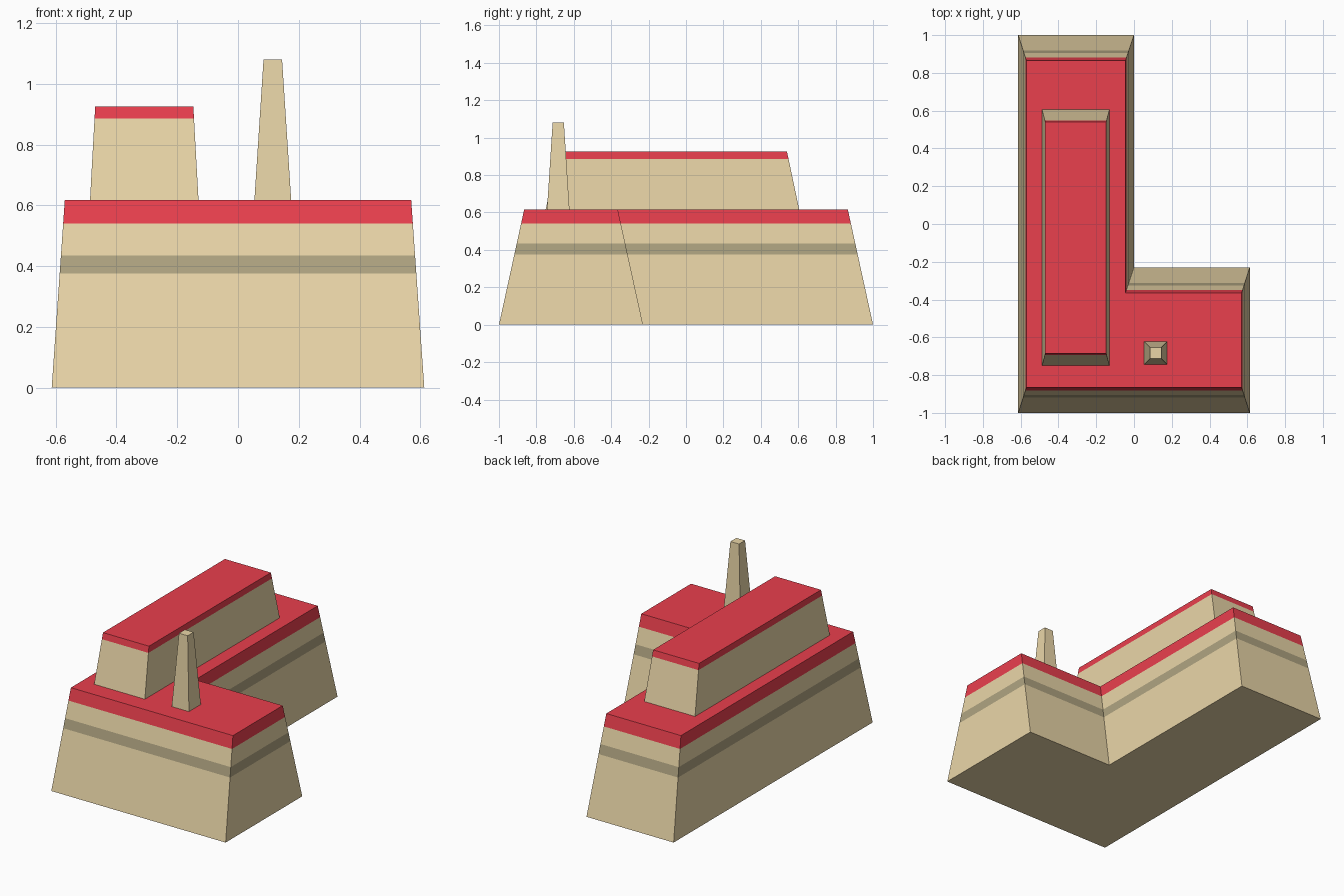
import bpy

if "Cube" in bpy.data.objects:
    bpy.data.objects.remove(bpy.data.objects["Cube"])


def material(name, rgb):
    m = bpy.data.materials.new(name)
    m.diffuse_color = (*rgb, 1)
    m.use_nodes = True
    m.node_tree.nodes["Principled BSDF"].inputs["Base Color"].default_value = m.diffuse_color
    return m


sand = material("sand", (0.82, 0.67, 0.39))
band = material("band", (0.43, 0.37, 0.22))
red = material("red_roof", (0.82, 0.05, 0.075))


def tapered(name, bottom, top, levels, mats, cap):
    """Straight tapered walls from bottom to top outline, split into coloured bands."""
    n, z0, z1 = len(bottom), levels[0], levels[-1]
    verts = []
    for z in levels:
        t = (z - z0) / (z1 - z0)
        verts += [(a + (c - a) * t, b + (d - b) * t, z)
                  for (a, b), (c, d) in zip(bottom, top)]
    faces, slots = [tuple(reversed(range(n)))], [mats[0]]
    for k, m in enumerate(mats):
        for i in range(n):
            j = (i + 1) % n
            faces.append((k * n + i, k * n + j, (k + 1) * n + j, (k + 1) * n + i))
            slots.append(m)
    faces.append(tuple(range(len(verts) - n, len(verts))))
    slots.append(cap)
    mesh = bpy.data.meshes.new(name)
    mesh.from_pydata(verts, [], faces)
    used = list(dict.fromkeys(slots))
    for m in used:
        mesh.materials.append(m)
    for p, m in zip(mesh.polygons, slots):
        p.material_index = used.index(m)
    ob = bpy.data.objects.new(name, mesh)
    bpy.context.collection.objects.link(ob)
    return ob


def rect(x0, x1, y0, y1):
    return [(x0, y0), (x1, y0), (x1, y1), (x0, y1)]


def ell(x, y, xi, yi):
    return [(-x, -y), (x, -y), (x, yi), (xi, yi), (xi, y), (-x, y)]


# L-shaped main building with a stripe and a red roof edge
tapered("main_building", ell(0.613, 1.0, 0.0, -0.23), ell(0.57, 0.865, -0.045, -0.365),
        [0, 0.375, 0.435, 0.54, 0.617], [sand, band, sand, red], red)

# Long upper storey with a thin red roof edge
tapered("upper_storey", rect(-0.487, -0.13, -0.75, 0.605), rect(-0.47, -0.147, -0.685, 0.54),
        [0.617, 0.886, 0.925], [sand, red], red)

# Slender chimney
tapered("chimney", rect(0.054, 0.175, -0.743, -0.623), rect(0.084, 0.145, -0.713, -0.653),
        [0.617, 1.08], [sand], sand)
